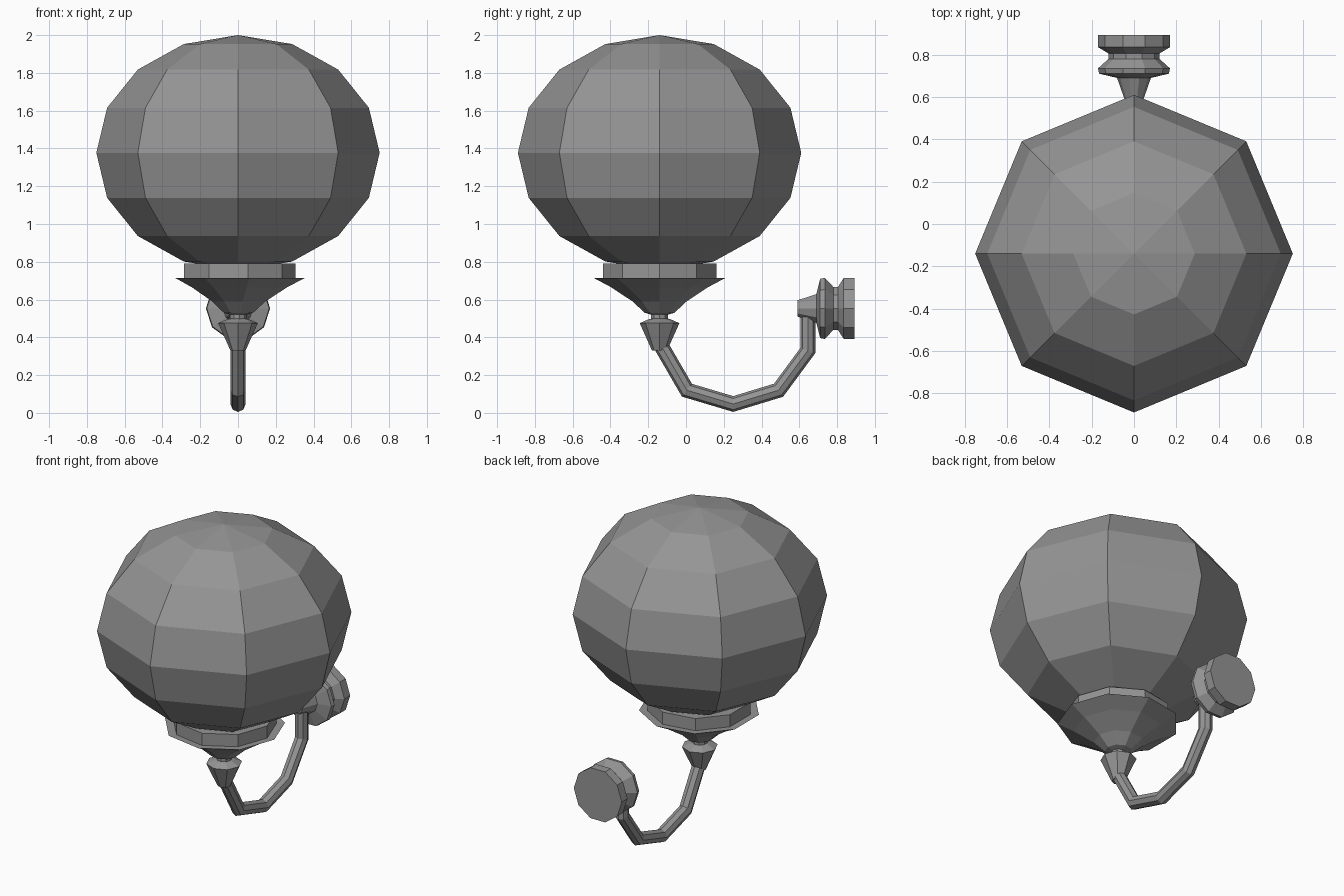
import bpy, bmesh, math
from mathutils import Vector, Matrix

cube = bpy.data.objects.get("Cube")
if cube:
    bpy.data.objects.remove(cube, do_unlink=True)

grey = bpy.data.materials.new("plain grey")
grey.use_nodes = True
colour = (0.3, 0.3, 0.3, 1)
grey.diffuse_color = colour
grey.node_tree.nodes["Principled BSDF"].inputs["Base Color"].default_value = colour

AXIS_Y = -0.14   # shared vertical axis of globe, dish and cup


def finish(name, bm):
    bmesh.ops.recalc_face_normals(bm, faces=bm.faces)
    mesh = bpy.data.meshes.new(name)
    bm.to_mesh(mesh)
    bm.free()
    mesh.materials.append(grey)
    obj = bpy.data.objects.new(name, mesh)
    bpy.context.collection.objects.link(obj)
    return obj


def bridge(bm, rings):
    """Skin a row of equal rings and cap both ends."""
    n = len(rings[0])
    for a, b in zip(rings, rings[1:]):
        for i in range(n):
            j = (i + 1) % n
            bm.faces.new((a[i], a[j], b[j], b[i]))
    bm.faces.new(rings[0])
    bm.faces.new(rings[-1])


def lathe(name, profile, sides, matrix):
    """Turn (radius, height) points around local z."""
    bm = bmesh.new()
    rings = []
    for r, h in profile:
        angles = [math.tau * i / sides for i in range(sides)]
        rings.append([bm.verts.new(matrix @ Vector((r * math.cos(a), r * math.sin(a), h)))
                      for a in angles])
    bridge(bm, rings)
    return finish(name, bm)


upright = Matrix.Translation((0, AXIS_Y, 0))

# Faceted glass globe
bm = bmesh.new()
bmesh.ops.create_uvsphere(bm, u_segments=8, v_segments=8, radius=1,
                          matrix=Matrix.Translation((0, AXIS_Y, 1.377))
                          @ Matrix.Diagonal((0.75, 0.75, 0.623, 1)))
finish("globe", bm)

# Dish with the collar that holds the globe
lathe("dish", [(0.045, 0.49), (0.045, 0.52), (0.08, 0.53), (0.145, 0.59),
               (0.26, 0.665), (0.355, 0.715), (0.305, 0.712), (0.305, 0.79),
               (0.27, 0.79)], 9, upright)

# Tapered cup at the top of the arm
lathe("arm_cup", [(0.04, 0.33), (0.105, 0.475), (0.06, 0.495), (0.04, 0.5)], 8, upright)

# Bent arm: rings mitred at each bend
path = [Vector((0, y, z)) for y, z in
        [(-0.14, 0.37), (0.005, 0.12), (0.25, 0.047), (0.49, 0.12),
         (0.645, 0.33), (0.645, 0.54)]]
bm = bmesh.new()
rings = []
for i, p in enumerate(path):
    before = (p - path[i - 1]).normalized() if i else (path[1] - p).normalized()
    after = (path[i + 1] - p).normalized() if i < len(path) - 1 else before
    tangent = (before + after).normalized()
    side = Vector((1, 0, 0))
    up = tangent.cross(side) / tangent.dot(before)
    rings.append([bm.verts.new(p + 0.04 * (side * math.cos(a) + up * math.sin(a)))
                  for a in (math.tau * k / 8 for k in range(8))])
bridge(bm, rings)
finish("arm", bm)

# Wall mount turned around a horizontal axis
sideways = Matrix.Translation((0, 0, 0.553)) @ Matrix.Rotation(-math.pi / 2, 4, 'X')
lathe("wall_mount", [(0.045, 0.59), (0.08, 0.69), (0.165, 0.71), (0.17, 0.735),
                     (0.12, 0.78), (0.12, 0.805), (0.17, 0.835), (0.17, 0.893)],
      10, sideways)
